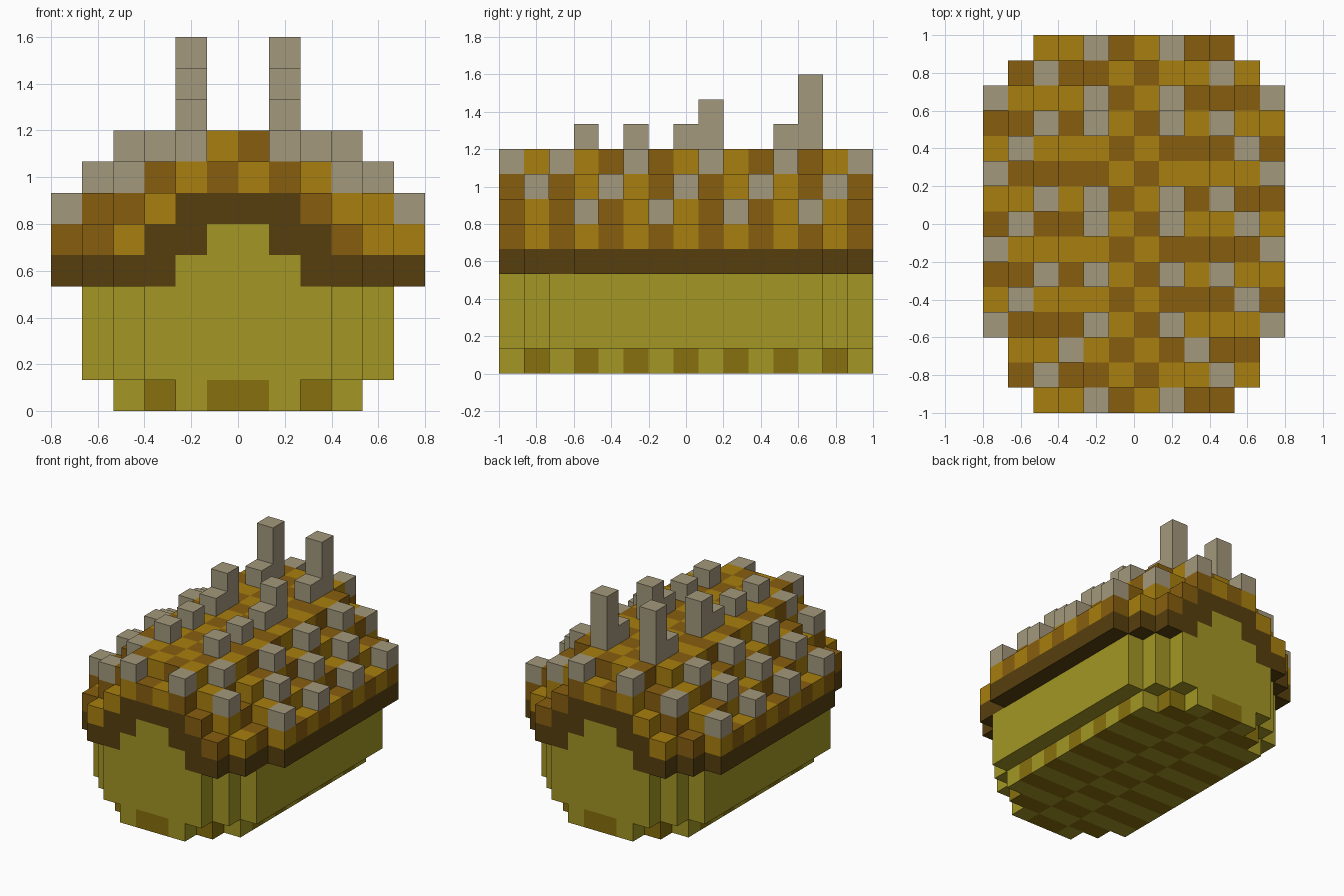
import bpy
import bmesh
from mathutils import Vector

if "Cube" in bpy.data.objects:
    bpy.data.objects.remove(bpy.data.objects["Cube"], do_unlink=True)

U = 2 / 15               # edge length of one block
NX, NY = 12, 15          # blocks across and along


def make_material(name, srgb):
    lin = [((c / 255 + 0.055) / 1.055) ** 2.4 for c in srgb] + [1.0]
    m = bpy.data.materials.new(name)
    m.use_nodes = True
    m.diffuse_color = lin
    bsdf = m.node_tree.nodes["Principled BSDF"]
    bsdf.inputs["Base Color"].default_value = lin
    bsdf.inputs["Roughness"].default_value = 0.9
    return m


MATS = {
    "yellow": make_material("yellow", (163, 150, 36)),
    "olive": make_material("olive", (135, 112, 14)),
    "dark_brown": make_material("dark_brown", (87, 63, 13)),
    "gold": make_material("gold", (168, 127, 14)),
    "brown": make_material("brown", (135, 94, 15)),
    "grey": make_material("grey", (163, 152, 124)),
}

# part name -> {(x, y, z): colour}
parts = {n: {} for n in ("base", "body", "rim", "shell", "spikes")}


def rows_from_end(y):
    return min(y, NY - 1 - y)


def cells(inset):
    """Columns of an inset row with mirrored ends."""
    return range(inset, NX - inset)


def shell_inset(y):
    if y == 2:
        return 1
    return max(0, 2 - rows_from_end(y))


def shell_height(x, y):
    step = min(x, NX - 1 - x) - shell_inset(y)
    return min(6 + step, 8 if rows_from_end(y) == 0 else 9)


def shell_colour(x, y):
    even_gold = x <= 4 or x == 6
    return "gold" if (y % 2 == 0) == even_gold else "brown"


for y in range(NY):
    end = rows_from_end(y)
    taper = max(0, 2 - end)

    # base layer with a brick pattern
    for x in cells(2 + taper):
        middle = x in (5, 6)
        parts["base"][x, y, 0] = "yellow" if (y % 2 == 0) != middle else "olive"

    # body walls
    for x in cells(1 + taper):
        for z in range(1, 4):
            parts["body"][x, y, z] = "yellow"

    # rim and domed shell, with an arch at each end
    for x in cells(shell_inset(y)):
        top = shell_height(x, y)
        for z in range(4, top):
            if end == 0 and z < top - 1:
                in_arch = (z == 4 and 4 <= x <= 7) or (z == 5 and x in (5, 6))
                part, colour = ("body", "yellow") if in_arch else ("rim", "dark_brown")
            elif z == 4:
                part, colour = "rim", "dark_brown"
            else:
                part, colour = "shell", shell_colour(x, y)
            parts[part][x, y, z] = colour

# spikes: column -> {row: height}, mirrored left to right
SPIKES = {
    0: {3: 1, 6: 1, 9: 1, 12: 1},
    1: {4: 1, 7: 1, 10: 1},
    2: {1: 1, 5: 1, 8: 1, 11: 1, 13: 1},
    3: {2: 1},
    4: {0: 1, 3: 1, 5: 1, 7: 1, 8: 2, 11: 1, 12: 3, 14: 1},
}
for column, rows in SPIKES.items():
    for y, height in rows.items():
        for x in (column, NX - 1 - column):
            base = shell_height(x, y)
            for z in range(base, base + height):
                parts["spikes"][x, y, z] = "grey"

filled = {c for blocks in parts.values() for c in blocks}


def build_part(name, blocks):
    """Mesh the exposed block sides of one part."""
    bm = bmesh.new()
    verts = {}
    colours = sorted(set(blocks.values()))
    for cell, colour in blocks.items():
        for axis in range(3):
            for side in (0, 1):
                near = list(cell)
                near[axis] += 1 if side else -1
                if tuple(near) in filled:
                    continue
                corners = []
                order = ((0, 0), (1, 0), (1, 1), (0, 1))
                for a, b in order if side else order[::-1]:
                    p = list(cell)
                    p[axis] += side
                    p[(axis + 1) % 3] += a
                    p[(axis + 2) % 3] += b
                    key = tuple(p)
                    if key not in verts:
                        verts[key] = bm.verts.new(
                            Vector((p[0] - NX / 2, p[1] - NY / 2, p[2])) * U)
                    corners.append(verts[key])
                bm.faces.new(corners).material_index = colours.index(colour)
    mesh = bpy.data.meshes.new(name)
    bm.to_mesh(mesh)
    bm.free()
    for c in colours:
        mesh.materials.append(MATS[c])
    bpy.context.scene.collection.objects.link(bpy.data.objects.new(name, mesh))


for part_name, part_blocks in parts.items():
    build_part(part_name, part_blocks)
